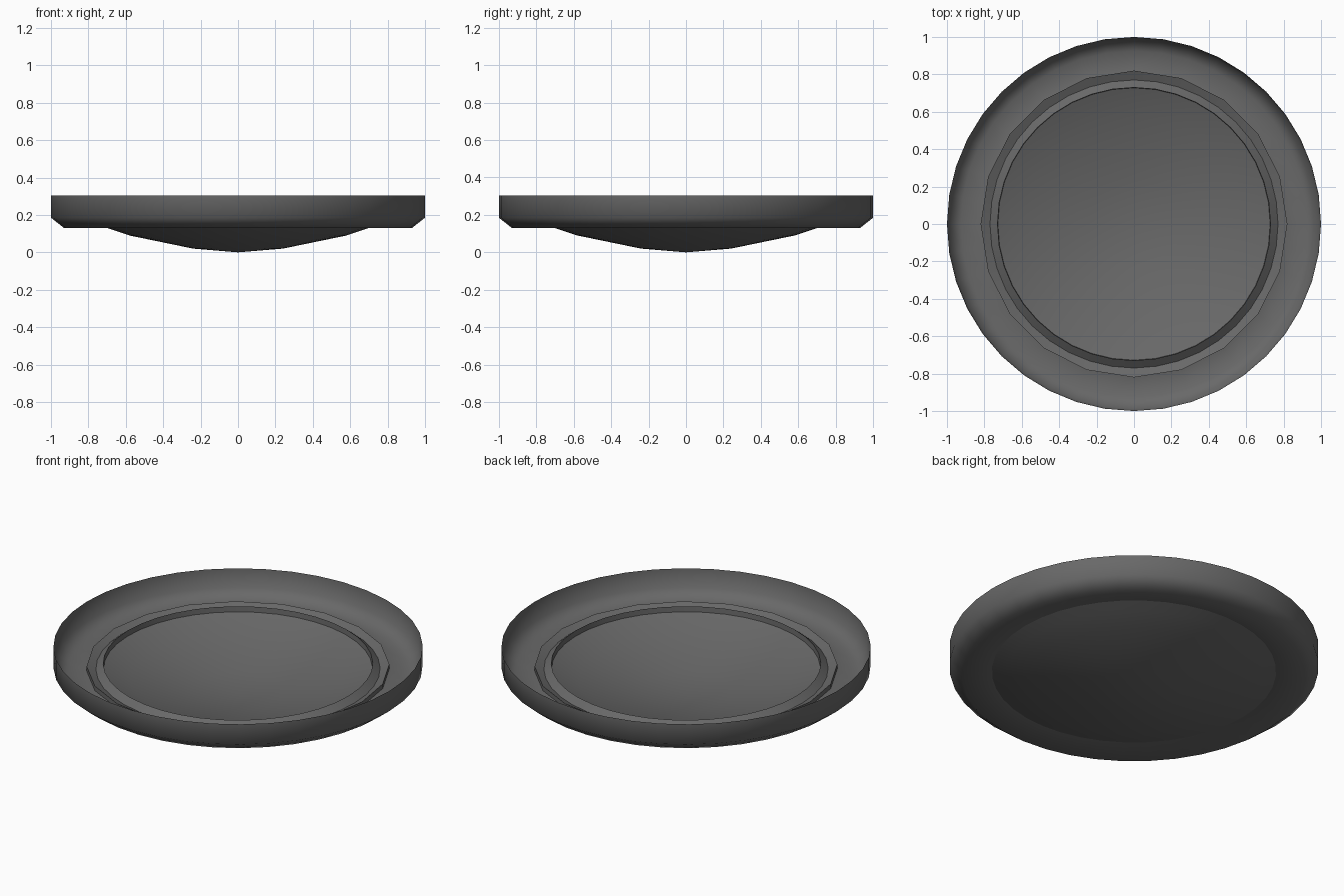
import bpy
import bmesh
from math import cos, sin, pi, radians

cube = bpy.data.objects.get("Cube")
if cube:
    bpy.data.objects.remove(cube)

SIDES = 40

grey = bpy.data.materials.new("dark_grey")
grey.use_nodes = True
colour = (0.14, 0.14, 0.14, 1)
grey.diffuse_color = colour
grey.node_tree.nodes["Principled BSDF"].inputs["Base Color"].default_value = colour

CREASE = 0.82  # this ring has half as many sides


def lathe(name, profile):
    """Spin (radius, height) points around z, ordered so normals face out."""
    bm = bmesh.new()
    rings = []
    for r, z in profile:
        if r == 0:
            rings.append([bm.verts.new((0, 0, z))] * SIDES)
            continue
        ring = []
        for i in range(SIDES):
            a = 2 * pi * i / SIDES
            k = r * cos(2 * pi / SIDES) if r == CREASE and i % 2 else r
            ring.append(bm.verts.new((k * cos(a), k * sin(a), z)))
        rings.append(ring)
    for lower, upper in zip(rings, rings[1:]):
        for i in range(SIDES):
            j = (i + 1) % SIDES
            corners = [lower[i], lower[j], upper[j], upper[i]]
            bm.faces.new(list(dict.fromkeys(corners)))
    mesh = bpy.data.meshes.new(name)
    bm.to_mesh(mesh)
    bm.free()
    mesh.materials.append(grey)
    obj = bpy.data.objects.new(name, mesh)
    bpy.context.collection.objects.link(obj)
    bpy.ops.object.select_all(action='DESELECT')
    obj.select_set(True)
    bpy.context.view_layer.objects.active = obj
    bpy.ops.object.shade_smooth_by_angle(angle=radians(60))
    return obj


# Thin outer pan: underside, chamfer, wall, then the inside and its floor
lathe("pan", [(0.77, 0.155), (0.93, 0.13), (1, 0.185), (1, 0.305),
              (0.99, 0.195), (0.925, 0.148), (CREASE, 0.165)])

# Raised ring around the bowl, sloping down to a groove
lathe("ring_edge", [(CREASE, 0.165), (CREASE, 0.192)])
lathe("ring_slope", [(CREASE, 0.192), (0.77, 0.172)])
lathe("bowl_lip", [(0.77, 0.172), (0.73, 0.204)])

# Shallow bowl: stepped hollow inside and domed underside
lathe("bowl_step", [(0.73, 0.204), (0.728, 0.172)])
lathe("bowl_inside", [(0.728, 0.172), (0.58, 0.112), (0.24, 0.038), (0, 0.018)])
lathe("bowl_underside", [(0, 0), (0.24, 0.02), (0.58, 0.09), (0.7, 0.13), (0.77, 0.155)])
